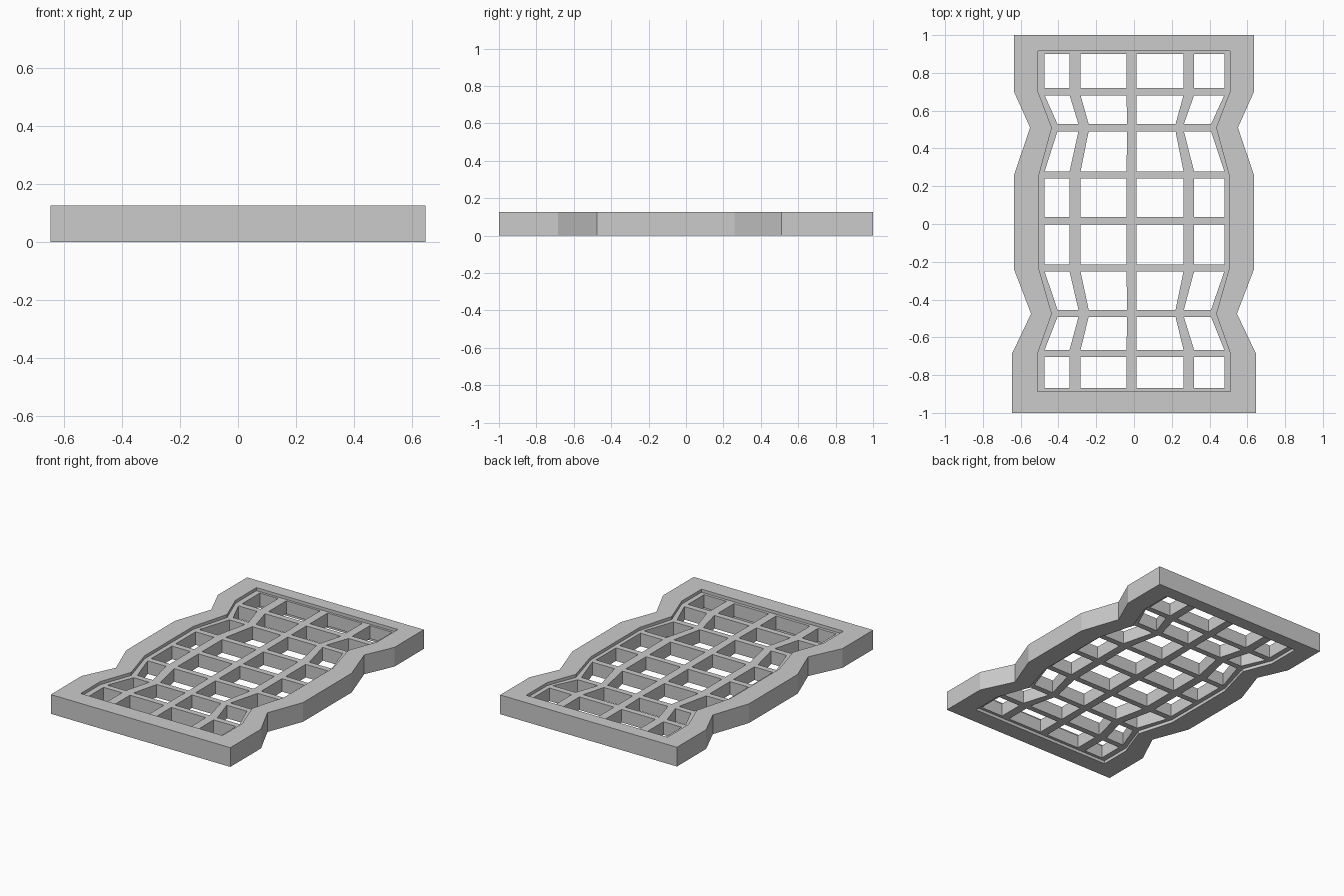
import bpy, bmesh

if "Cube" in bpy.data.objects:
    bpy.data.objects.remove(bpy.data.objects["Cube"])

HEIGHT = 0.125
RECESS = 0.02


def extrude_object(name, bm, z0, z1):
    """Extrude a flat sheet upward from z0 to z1 and link it as an object."""
    bmesh.ops.recalc_face_normals(bm, faces=bm.faces)
    for v in bm.verts:
        v.co.z = z0
    top = bmesh.ops.extrude_face_region(bm, geom=bm.faces[:], use_keep_orig=True)
    for g in top["geom"]:
        if isinstance(g, bmesh.types.BMVert):
            g.co.z = z1
    bmesh.ops.recalc_face_normals(bm, faces=bm.faces)
    mesh = bpy.data.meshes.new(name)
    bm.to_mesh(mesh)
    bm.free()
    obj = bpy.data.objects.new(name, mesh)
    bpy.context.collection.objects.link(obj)
    return obj


def mirrored_loop(half):
    return half + [(-x, y) for x, y in reversed(half)]


# Outer frame: waisted outline with a matching opening
outer = mirrored_loop([(0.635, 1.0), (0.635, 0.70), (0.55, 0.51), (0.635, 0.26),
                       (0.635, -0.24), (0.545, -0.475), (0.645, -0.685), (0.645, -1.0)])
inner = mirrored_loop([(0.508, 0.915), (0.508, 0.70), (0.435, 0.51), (0.503, 0.26),
                       (0.503, -0.24), (0.435, -0.475), (0.51, -0.685), (0.51, -0.887)])
bm = bmesh.new()
vo = [bm.verts.new((x, y, 0)) for x, y in outer]
vi = [bm.verts.new((x, y, 0)) for x, y in inner]
n = len(vo)
for i in range(n):
    j = (i + 1) % n
    bm.faces.new((vo[i], vo[j], vi[j], vi[i]))
extrude_object("outer_frame", bm, 0, HEIGHT)

# Recessed lattice: rows are (y, pinch); pinch blends columns toward the waist
rows = [(0.925, 0), (0.90, 0)]
for centre, pinch in ((0.70, 0), (0.51, 1), (0.26, 0), (0.017, 0),
                      (-0.233, 0), (-0.473, 1), (-0.685, 0)):
    rows += [(centre + 0.019, pinch), (centre - 0.019, pinch)]
rows += [(-0.868, 0), (-0.897, 0)]
wide = [-0.523, -0.473, -0.341, -0.283, -0.04, 0.014, 0.262, 0.318, 0.478, 0.523]
narrow = [-0.452, -0.405, -0.294, -0.24, -0.036, 0.014, 0.22, 0.264, 0.408, 0.452]

bm = bmesh.new()
grid = [[bm.verts.new((w + (k - w) * p, y, 0)) for w, k in zip(wide, narrow)]
        for y, p in rows]
for r in range(len(rows) - 1):
    for c in range(len(wide) - 1):
        if r % 2 and c % 2:      # odd cells are the open windows
            continue
        bm.faces.new((grid[r][c], grid[r + 1][c], grid[r + 1][c + 1], grid[r][c + 1]))
extrude_object("lattice", bm, RECESS, HEIGHT - RECESS)
